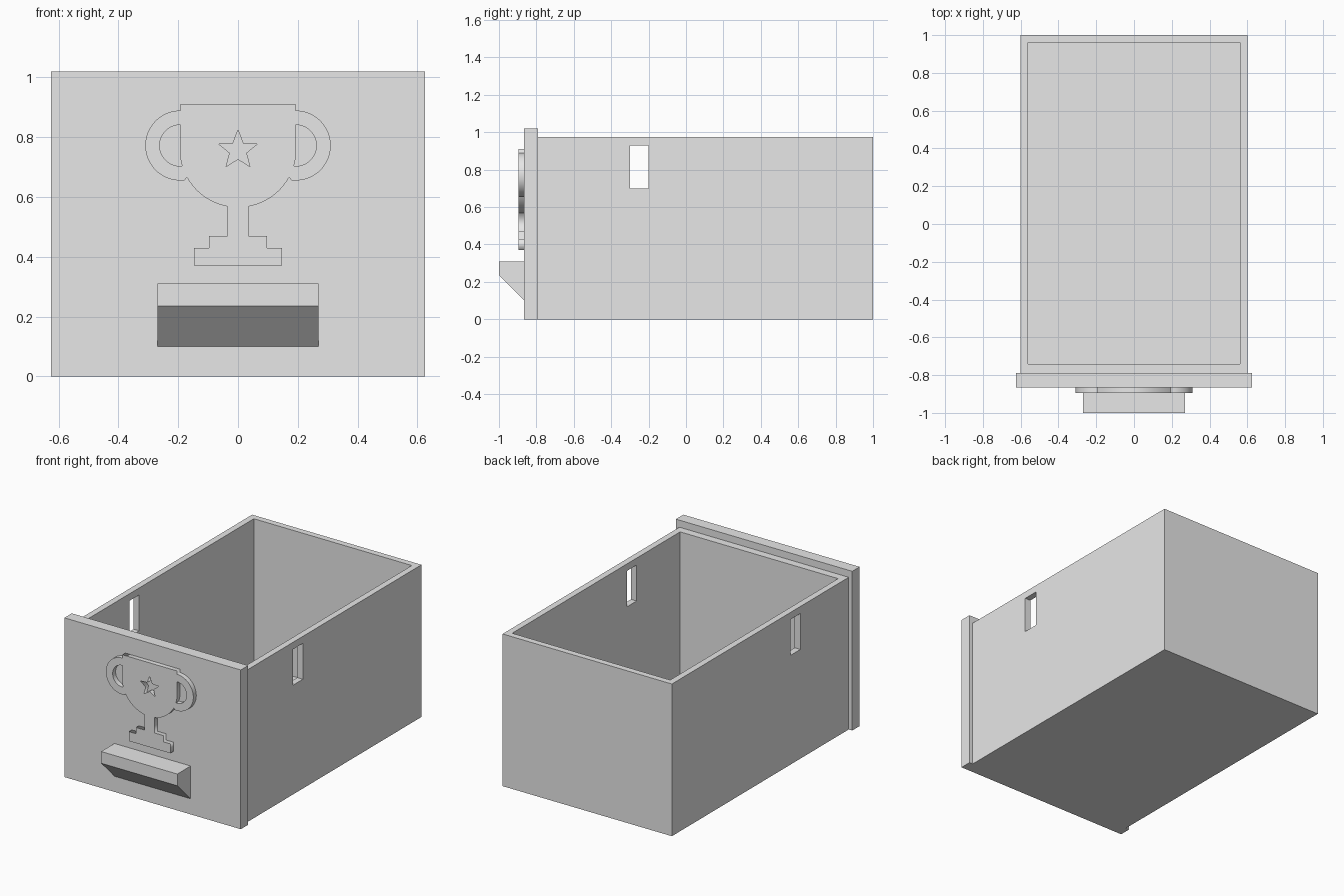
import bpy, bmesh
from math import radians, sin, cos, pi
from mathutils import Matrix

cube = bpy.data.objects.get("Cube")
if cube:
    bpy.data.objects.remove(cube, do_unlink=True)

grey = bpy.data.materials.new("plain grey")
grey.use_nodes = True
grey.diffuse_color = (0.8, 0.8, 0.8, 1)
grey.node_tree.nodes["Principled BSDF"].inputs["Base Color"].default_value = (0.8, 0.8, 0.8, 1)


def add_object(name, data):
    obj = bpy.data.objects.new(name, data)
    bpy.context.collection.objects.link(obj)
    data.materials.append(grey)
    return obj


def box(name, x, y, z):
    """Box from (min, max) ranges."""
    bm = bmesh.new()
    bmesh.ops.create_cube(bm, size=1)
    for v in bm.verts:
        v.co = [r[0] if c < 0 else r[1] for c, r in zip(v.co, (x, y, z))]
    mesh = bpy.data.meshes.new(name)
    bm.to_mesh(mesh)
    bm.free()
    return add_object(name, mesh)


def baked(obj):
    """Mesh of an object with its modifiers applied."""
    bpy.context.view_layer.update()
    graph = bpy.context.evaluated_depsgraph_get()
    return bpy.data.meshes.new_from_object(obj.evaluated_get(graph), depsgraph=graph)


def cut(obj, cutter):
    mod = obj.modifiers.new("cut", 'BOOLEAN')
    mod.operation = 'DIFFERENCE'
    mod.solver = 'EXACT'
    mod.object = cutter
    mesh = baked(obj)
    obj.modifiers.clear()
    obj.data = mesh
    bpy.data.objects.remove(cutter, do_unlink=True)


def arc(cx, cz, r, start, end, steps=24):
    angles = [radians(start + (end - start) * i / steps) for i in range(steps + 1)]
    return [(cx + r * cos(a), cz + r * sin(a)) for a in angles]


def mirrored(points):
    return [(-x, z) for x, z in reversed(points)]


def extrude_outline(name, loops, y_front, y_back):
    """Fill front outlines (inner loops become holes) and give them depth."""
    curve = bpy.data.curves.new(name, 'CURVE')
    curve.dimensions = '2D'
    curve.fill_mode = 'BOTH'
    curve.extrude = (y_back - y_front) / 2
    for loop in loops:
        spline = curve.splines.new('POLY')
        spline.points.add(len(loop) - 1)
        for point, (x, z) in zip(spline.points, loop):
            point.co = (x, z, 0, 1)
        spline.use_cyclic_u = True
    source = bpy.data.objects.new(name, curve)
    bpy.context.collection.objects.link(source)
    mesh = baked(source)
    bpy.data.objects.remove(source, do_unlink=True)
    mesh.transform(Matrix.Translation((0, (y_front + y_back) / 2, 0)) @ Matrix.Rotation(pi / 2, 4, 'X'))
    mesh.materials.clear()
    return add_object(name, mesh)


# Open drawer body with a slot through each side wall
body = box("drawer_body", (-0.6, 0.6), (-0.79, 1), (0, 0.975))
cut(body, box("cavity", (-0.56, 0.56), (-0.74, 0.96), (0.04, 1.2)))
cut(body, box("slots", (-0.8, 0.8), (-0.3, -0.2), (0.7, 0.93)))

# Front panel, slightly larger than the body
box("front_panel", (-0.625, 0.625), (-0.865, -0.79), (0, 1.02))

# Pull handle with a sloping underside
pull = box("pull_handle", (-0.27, 0.27), (-1, -0.865), (0.1, 0.31))
for v in pull.data.vertices:
    if v.co.y < -0.9 and v.co.z < 0.2:
        v.co.z = 0.235

# Raised cup emblem: right half outline, mirrored
ear_x, ear_z, bowl_z, bowl_r = 0.193, 0.772, 0.76, 0.195
half = [(ear_x, 0.91)]
half += arc(ear_x, ear_z, 0.117, 90, -97, 40)
half += arc(0, bowl_z, bowl_r, -28.8, -79.7)
half += [(0.035, 0.47), (0.097, 0.47), (0.097, 0.43),
         (0.147, 0.43), (0.147, 0.37)]

# Openings in the two ears and the star
ear = arc(ear_x, ear_z, 0.069, 90, -97, 32)
ear += arc(0, bowl_z, bowl_r, -17, -8, 5) + [(ear_x, bowl_z)]
star = []
for i in range(10):
    r = 0.029 if i % 2 else 0.068
    a = pi / 2 + i * pi / 5
    star.append((r * cos(a), 0.756 + r * sin(a)))

extrude_outline("cup_emblem", [half + mirrored(half), ear, mirrored(ear), star], -0.895, -0.865)
